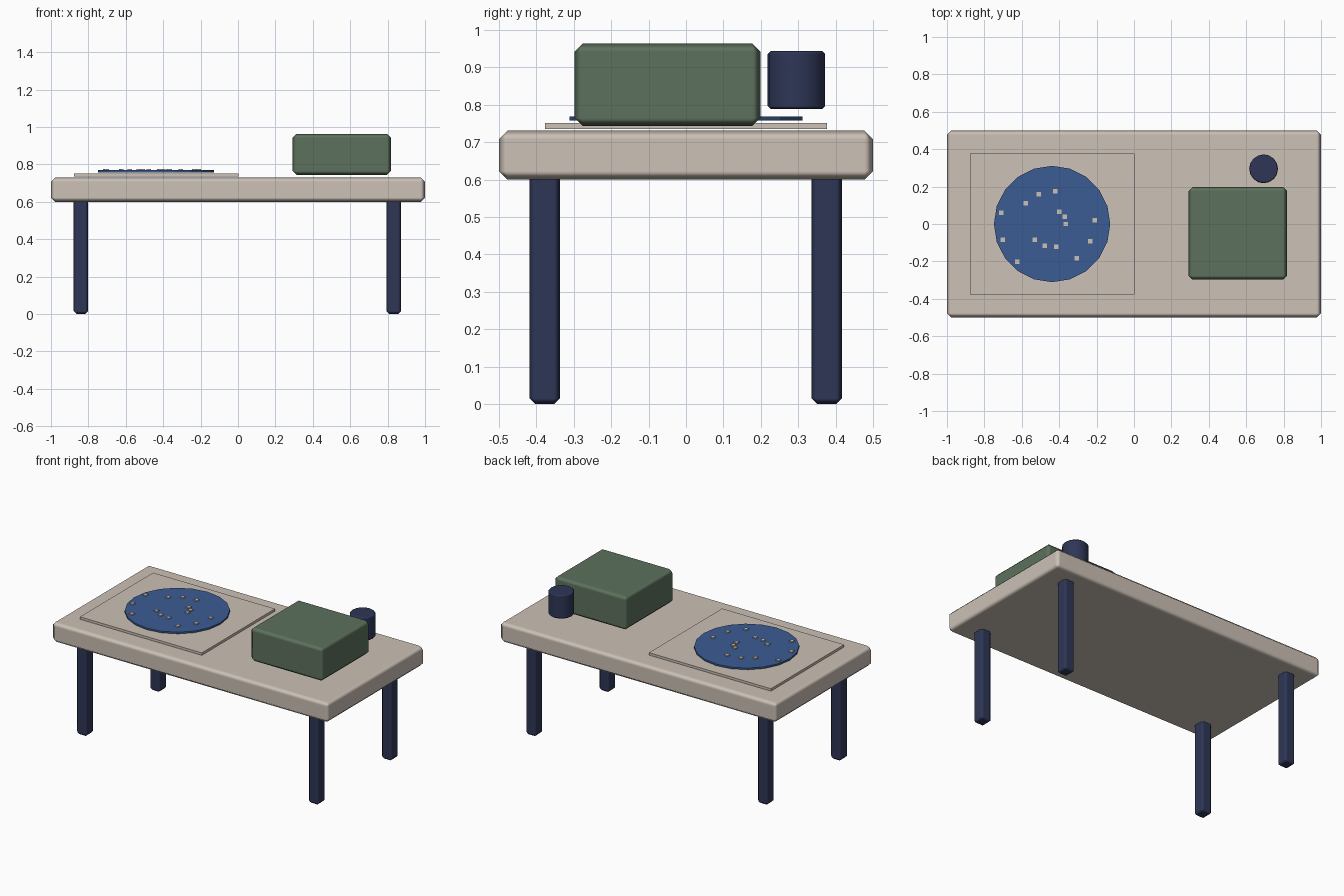
import bpy, math

if "Cube" in bpy.data.objects:
    bpy.data.objects.remove(bpy.data.objects["Cube"])


def material(name, r, g, b):
    lin = [((c / 255 + 0.055) / 1.055) ** 2.4 for c in (r, g, b)]
    m = bpy.data.materials.new(name)
    m.diffuse_color = (*lin, 1)
    m.use_nodes = True
    m.node_tree.nodes["Principled BSDF"].inputs["Base Color"].default_value = m.diffuse_color
    return m


BEIGE = material("warm beige", 204, 193, 182)
NAVY = material("dark navy", 46, 54, 86)
BLUE = material("plate blue", 60, 92, 148)
GREEN = material("moss green", 93, 113, 93)


def finish(name, mat, bevel):
    ob = bpy.context.object
    ob.name = name
    ob.data.materials.append(mat)
    if bevel:
        # single chamfer with soft shading, large faces stay flat
        for p in ob.data.polygons:
            p.use_smooth = True
        mod = ob.modifiers.new("bevel", "BEVEL")
        mod.width = bevel
        mod.segments = 1
        mod.limit_method = "ANGLE"
        mod.angle_limit = math.radians(40)
        mod.harden_normals = True
    return ob


def box(name, lo, hi, mat, bevel=0):
    bpy.ops.mesh.primitive_cube_add(size=1, location=[(a + b) / 2 for a, b in zip(lo, hi)])
    ob = bpy.context.object
    size = [b - a for a, b in zip(lo, hi)]
    for v in ob.data.vertices:
        v.co = [c * s for c, s in zip(v.co, size)]
    return finish(name, mat, bevel)


def disc(name, x, y, z0, z1, r, sides, mat, bevel=0):
    bpy.ops.mesh.primitive_cylinder_add(vertices=sides, radius=r, depth=z1 - z0,
                                        location=(x, y, (z0 + z1) / 2))
    return finish(name, mat, bevel)


# table
box("table_top", (-1, -0.5, 0.6), (1, 0.5, 0.731), BEIGE, 0.023)
for sx, side in ((-0.84, "left"), (0.833, "right")):
    for sy, end in ((-0.378, "front"), (0.376, "back")):
        box(f"{end}_{side}_leg", (sx - 0.039, sy - 0.041, 0), (sx + 0.039, sy + 0.041, 0.62),
            NAVY, 0.016)

# place mat and plate
box("place_mat", (-0.877, -0.377, 0.735), (0.003, 0.377, 0.751), BEIGE)
disc("plate", -0.438, 0, 0.758, 0.769, 0.311, 20, BLUE)

# crumbs scattered on the plate
CRUMBS = [(-0.71, 0.06), (-0.58, 0.11), (-0.51, 0.16), (-0.42, 0.175), (-0.4, 0.065),
          (-0.37, 0.04), (-0.365, 0.0), (-0.21, 0.02), (-0.235, -0.093), (-0.305, -0.184),
          (-0.415, -0.122), (-0.476, -0.117), (-0.53, -0.083), (-0.703, -0.083), (-0.623, -0.203)]
for i, (x, y) in enumerate(CRUMBS):
    box(f"crumb_{i + 1}", (x - 0.012, y - 0.012, 0.764), (x + 0.012, y + 0.012, 0.776), BEIGE)

# box and cup
box("storage_box", (0.292, -0.298, 0.743), (0.818, 0.199, 0.964), GREEN, 0.022)
disc("cup", 0.693, 0.295, 0.789, 0.944, 0.077, 16, NAVY, 0.008)
